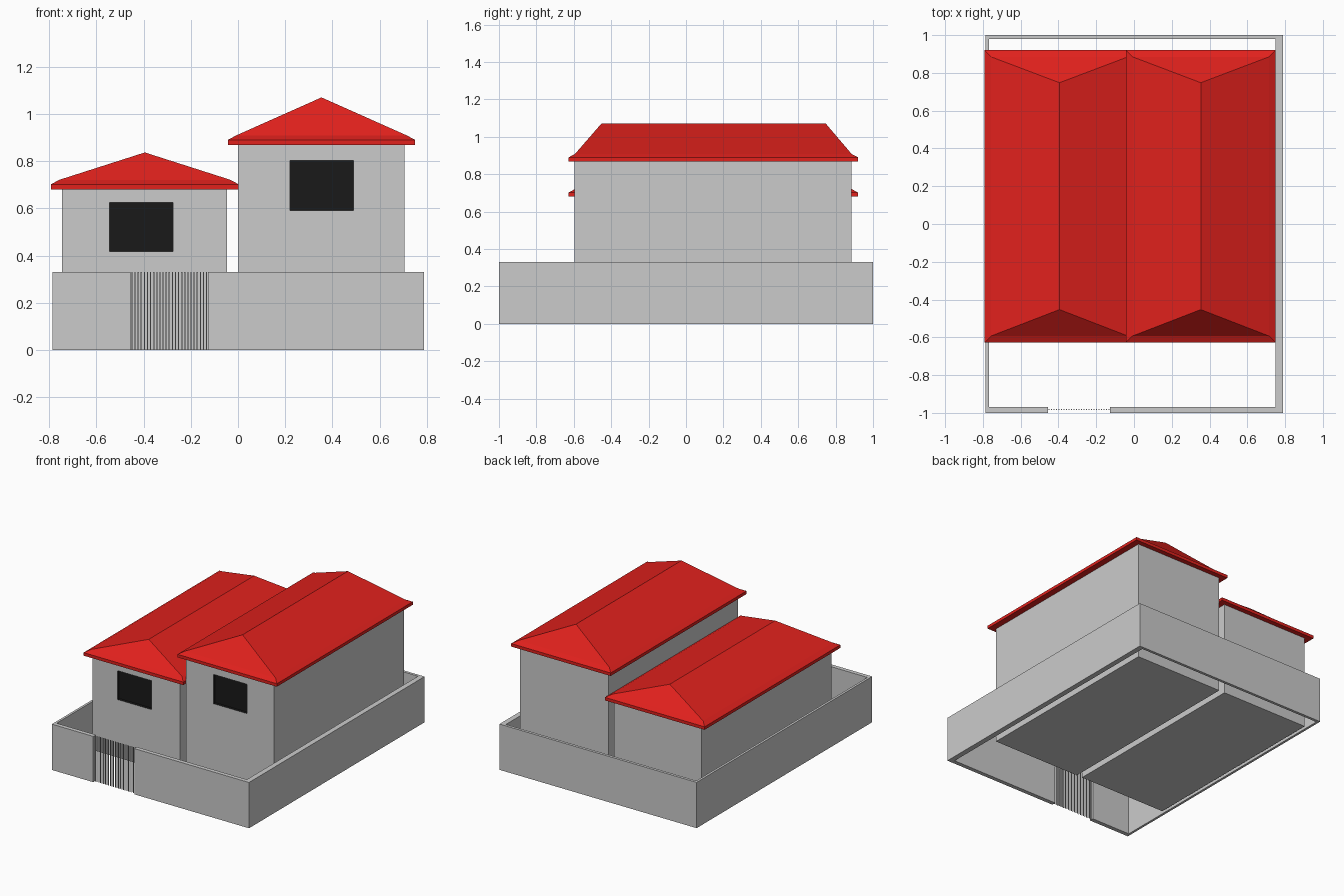
import bpy, bmesh

if "Cube" in bpy.data.objects:
    bpy.data.objects.remove(bpy.data.objects["Cube"])

def material(name, color):
    m = bpy.data.materials.new(name)
    m.diffuse_color = color
    m.use_nodes = True
    m.node_tree.nodes["Principled BSDF"].inputs["Base Color"].default_value = m.diffuse_color
    return m

RED = material("roof_red", (0.75, 0.015, 0.012, 1))
BLACK = material("window_black", (0.01, 0.01, 0.01, 1))

def finish(name, bm, mat=None):
    bmesh.ops.recalc_face_normals(bm, faces=bm.faces)
    me = bpy.data.meshes.new(name)
    bm.to_mesh(me)
    bm.free()
    ob = bpy.data.objects.new(name, me)
    bpy.context.collection.objects.link(ob)
    if mat:
        me.materials.append(mat)
    return ob

def box(bm, x0, x1, y0, y1, z0, z1):
    for v in bmesh.ops.create_cube(bm, size=1)["verts"]:
        v.co = (x0 if v.co.x < 0 else x1,
                y0 if v.co.y < 0 else y1,
                z0 if v.co.z < 0 else z1)

def ring(bm, x0, x1, y0, y1, z):
    return [bm.verts.new(p) for p in
            ((x0, y0, z), (x1, y0, z), (x1, y1, z), (x0, y1, z))]

Y0, Y1 = -0.595, 0.885

def house(name, x0, x1, height, window):
    # body with a shallow window recess in the front wall
    wx0, wx1, wz0, wz1 = window
    bm = bmesh.new()
    box(bm, x0, x1, Y0, Y1, 0, height)
    front = [f for f in bm.faces if all(abs(v.co.y - Y0) < 1e-5 for v in f.verts)]
    bmesh.ops.inset_individual(bm, faces=front, thickness=0.05)
    xm, zm = (x0 + x1) / 2, height / 2
    for v in front[0].verts:
        v.co = (wx0 if v.co.x < xm else wx1, Y0, wz0 if v.co.z < zm else wz1)
    pane = bmesh.ops.extrude_discrete_faces(bm, faces=front)["faces"][0]
    for v in pane.verts:
        v.co.y += 0.02
    for f in {f for e in pane.edges for f in e.link_faces}:
        f.material_index = 1
    ob = finish(name + "_walls", bm)
    ob.data.materials.append(None)
    ob.data.materials.append(BLACK)

def roof(name, x0, x1, z_eave, z_top):
    # eave slab, small flare, then a hipped top ending in a ridge
    y0, y1, k = -0.628, 0.92, 0.035
    xm = (x0 + x1) / 2
    bm = bmesh.new()
    rings = [ring(bm, x0, x1, y0, y1, z_eave),
             ring(bm, x0, x1, y0, y1, z_eave + 0.022),
             ring(bm, x0 + k, x1 - k, y0 + k, y1 - k, z_eave + 0.041)]
    for a, b in zip(rings, rings[1:]):
        for i in range(4):
            j = (i + 1) % 4
            bm.faces.new((a[i], a[j], b[j], b[i]))
    a, b, c, d = rings[2]
    r0 = bm.verts.new((xm, -0.453, z_top))
    r1 = bm.verts.new((xm, 0.748, z_top))
    for f in ((a, b, r0), (b, c, r1, r0), (c, d, r1), (d, a, r0, r1), rings[0]):
        bm.faces.new(f)
    finish(name + "_roof", bm, RED)

house("low_house", -0.745, -0.046, 0.685, (-0.545, -0.275, 0.417, 0.625))
roof("low_house", -0.792, 0.003, 0.68, 0.837)
house("tall_house", 0.0, 0.704, 0.875, (0.22, 0.49, 0.592, 0.803))
roof("tall_house", -0.043, 0.75, 0.868, 1.07)

# yard wall: one U-shaped outline with a gap for the gate
H, GX0, GX1 = 0.33, -0.455, -0.127
outline = [(GX0, -1), (-0.785, -1), (-0.785, 1), (0.788, 1), (0.788, -1), (GX1, -1),
           (GX1, -0.97), (0.75, -0.97), (0.75, 0.98), (-0.768, 0.98),
           (-0.768, -0.97), (GX0, -0.97)]
bm = bmesh.new()
face = bm.faces.new([bm.verts.new((x, y, 0)) for x, y in outline])
top = bmesh.ops.extrude_face_region(bm, geom=[face], use_keep_orig=True)["geom"]
for v in top:
    if isinstance(v, bmesh.types.BMVert):
        v.co.z = H
finish("yard_wall", bm)

# gate bars
bm = bmesh.new()
N = 25
for i in range(N):
    x = GX0 + 0.006 + (GX1 - GX0 - 0.012) * i / (N - 1)
    box(bm, x - 0.0025, x + 0.0025, -0.985, -0.98, 0, H)
finish("gate_bars", bm)
